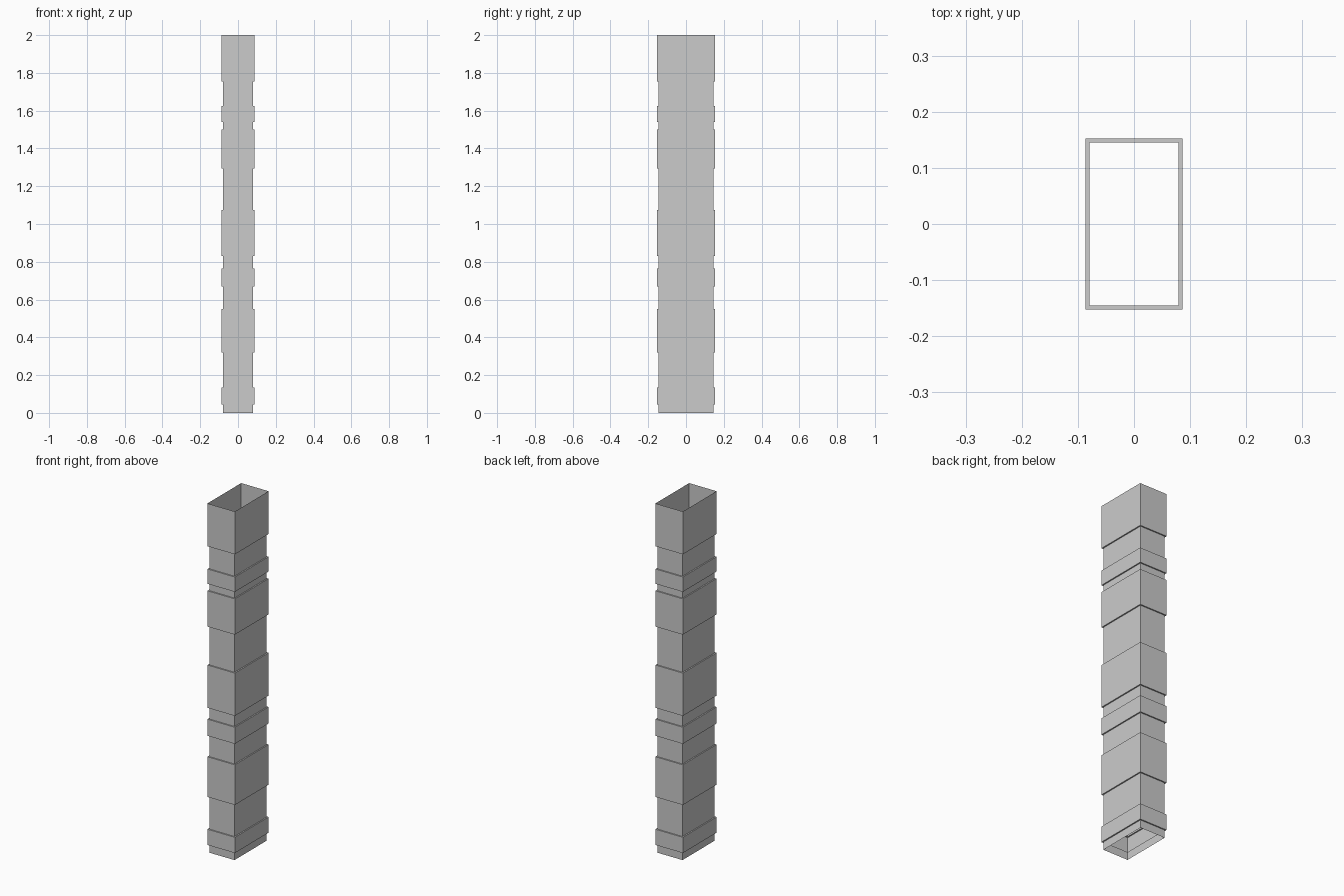
import bpy, bmesh

if "Cube" in bpy.data.objects:
    bpy.data.objects.remove(bpy.data.objects["Cube"])

# Half sizes (x, y) of the wide bands and the recessed bands
WIDE = (0.0868, 0.1525)
NARROW = (0.0795, 0.1453)
# Heights where the tube steps between recessed and wide, from the bottom up
STEPS = [0.0, 0.045, 0.135, 0.32, 0.55, 0.67, 0.765, 0.83,
         1.075, 1.295, 1.50, 1.54, 1.625, 1.755, 2.0]


def add_ring(bm, size, z):
    x, y = size
    return [bm.verts.new((sx * x, sy * y, z))
            for sx, sy in ((-1, -1), (1, -1), (1, 1), (-1, 1))]


# Open rectangular tube with stepped bands: thin walls, no end caps
bm = bmesh.new()
rings = []
for i, (z0, z1) in enumerate(zip(STEPS, STEPS[1:])):
    size = WIDE if i % 2 else NARROW
    rings += [add_ring(bm, size, z0), add_ring(bm, size, z1)]
for low, high in zip(rings, rings[1:]):
    for k in range(4):
        n = (k + 1) % 4
        bm.faces.new((low[k], low[n], high[n], high[k]))

mesh = bpy.data.meshes.new("banded_column")
bm.to_mesh(mesh)
bm.free()
column = bpy.data.objects.new("banded_column", mesh)
bpy.context.collection.objects.link(column)
